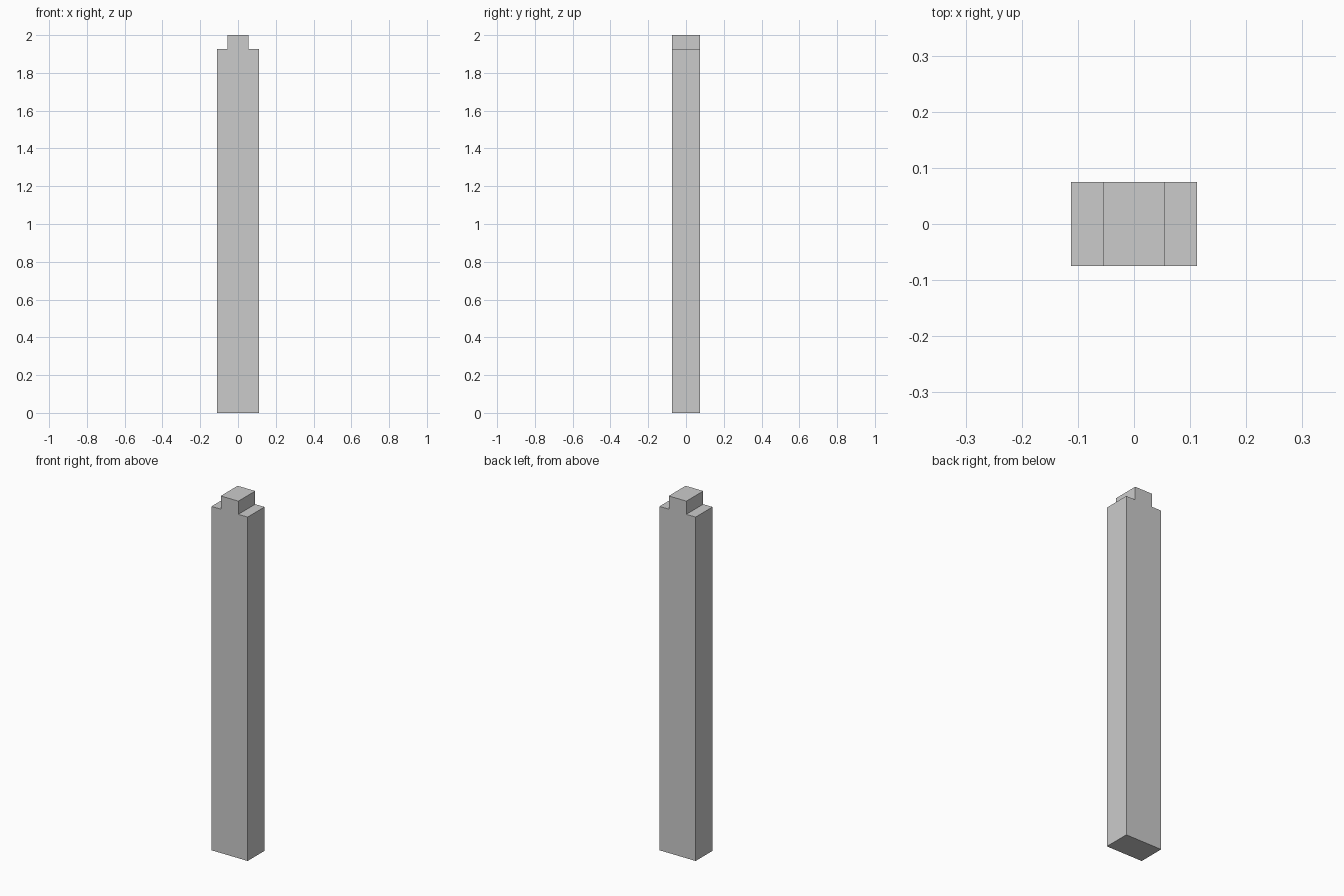
import bpy, bmesh

if "Cube" in bpy.data.objects:
    bpy.data.objects.remove(bpy.data.objects["Cube"])

HALF_W, HALF_D, HEIGHT = 0.112, 0.0745, 2.0
TENON_HALF_W, SHOULDER_Z = 0.0545, 1.926

# Right half of the front outline, mirrored to close the stepped profile
right = [(HALF_W, 0), (HALF_W, SHOULDER_Z), (TENON_HALF_W, SHOULDER_Z), (TENON_HALF_W, HEIGHT)]
outline = right + [(-x, z) for x, z in reversed(right)]

# Post with tenon: extrude the profile through the full depth
bm = bmesh.new()
face = bm.faces.new([bm.verts.new((x, -HALF_D, z)) for x, z in outline])
result = bmesh.ops.extrude_face_region(bm, geom=[face])
moved = [g for g in result["geom"] if isinstance(g, bmesh.types.BMVert)]
bmesh.ops.translate(bm, verts=moved, vec=(0, 2 * HALF_D, 0))
bmesh.ops.recalc_face_normals(bm, faces=bm.faces[:])

mesh = bpy.data.meshes.new("tenoned_post")
bm.to_mesh(mesh)
bm.free()
bpy.context.collection.objects.link(bpy.data.objects.new("tenoned_post", mesh))
